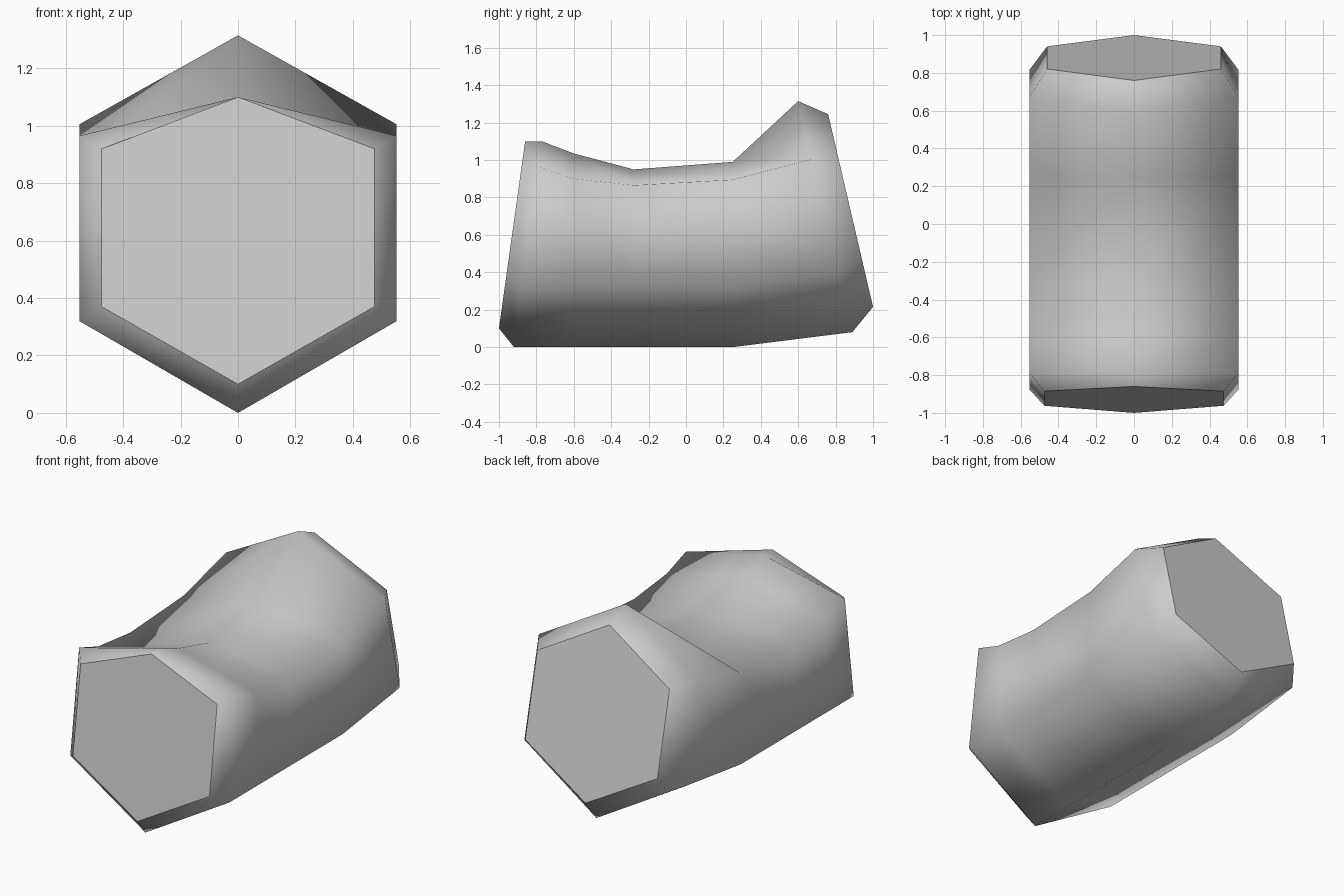
import bpy
import bmesh

cube = bpy.data.objects.get("Cube")
if cube:
    bpy.data.objects.remove(cube, do_unlink=True)

grey = bpy.data.materials.new("plain grey")
grey.use_nodes = True
colour = (0.6, 0.6, 0.6, 1)
grey.diffuse_color = colour
grey.node_tree.nodes["Principled BSDF"].inputs["Base Color"].default_value = colour

# Hexagonal sections: half width, y at top and bottom, z of top, upper side, lower side, bottom
SECTIONS = [
    (0.475, -0.86, -1.00, 1.10, 0.92, 0.37, 0.10),
    (0.553, -0.77, -0.92, 1.10, 0.965, 0.32, 0.0),
    (0.553, -0.60, -0.60, 1.035, 0.90, 0.32, 0.0),
    (0.553, -0.28, -0.28, 0.95, 0.865, 0.32, 0.0),
    (0.553, 0.25, 0.25, 0.99, 0.895, 0.32, 0.0),
    (0.553, 0.60, 0.89, 1.315, 1.005, 0.395, 0.08),
    (0.46, 0.76, 1.00, 1.245, 0.985, 0.47, 0.215),
]


def add_section(bm, half, y_top, y_low, top, upper, lower, bottom):
    """Add one leaning six-sided ring of vertices."""
    def point(x, z):
        t = (top - z) / (top - bottom)
        return bm.verts.new((x, y_top + (y_low - y_top) * t, z))
    return [point(0, top), point(half, upper), point(half, lower),
            point(0, bottom), point(-half, lower), point(-half, upper)]


# Lofted body with smooth sides
bm = bmesh.new()
rings = [add_section(bm, *s) for s in SECTIONS]
for a, b in zip(rings, rings[1:]):
    for i in range(6):
        j = (i + 1) % 6
        bm.faces.new((a[i], a[j], b[j], b[i])).smooth = True

# Flat end caps with crisp borders
for ring in (rings[0], rings[-1]):
    cap = bm.faces.new(ring)
    cap.smooth = False
    for edge in cap.edges:
        edge.smooth = False
bmesh.ops.recalc_face_normals(bm, faces=bm.faces)

mesh = bpy.data.meshes.new("hexagonal_body")
bm.to_mesh(mesh)
bm.free()
mesh.materials.append(grey)
body = bpy.data.objects.new("hexagonal_body", mesh)
bpy.context.collection.objects.link(body)
